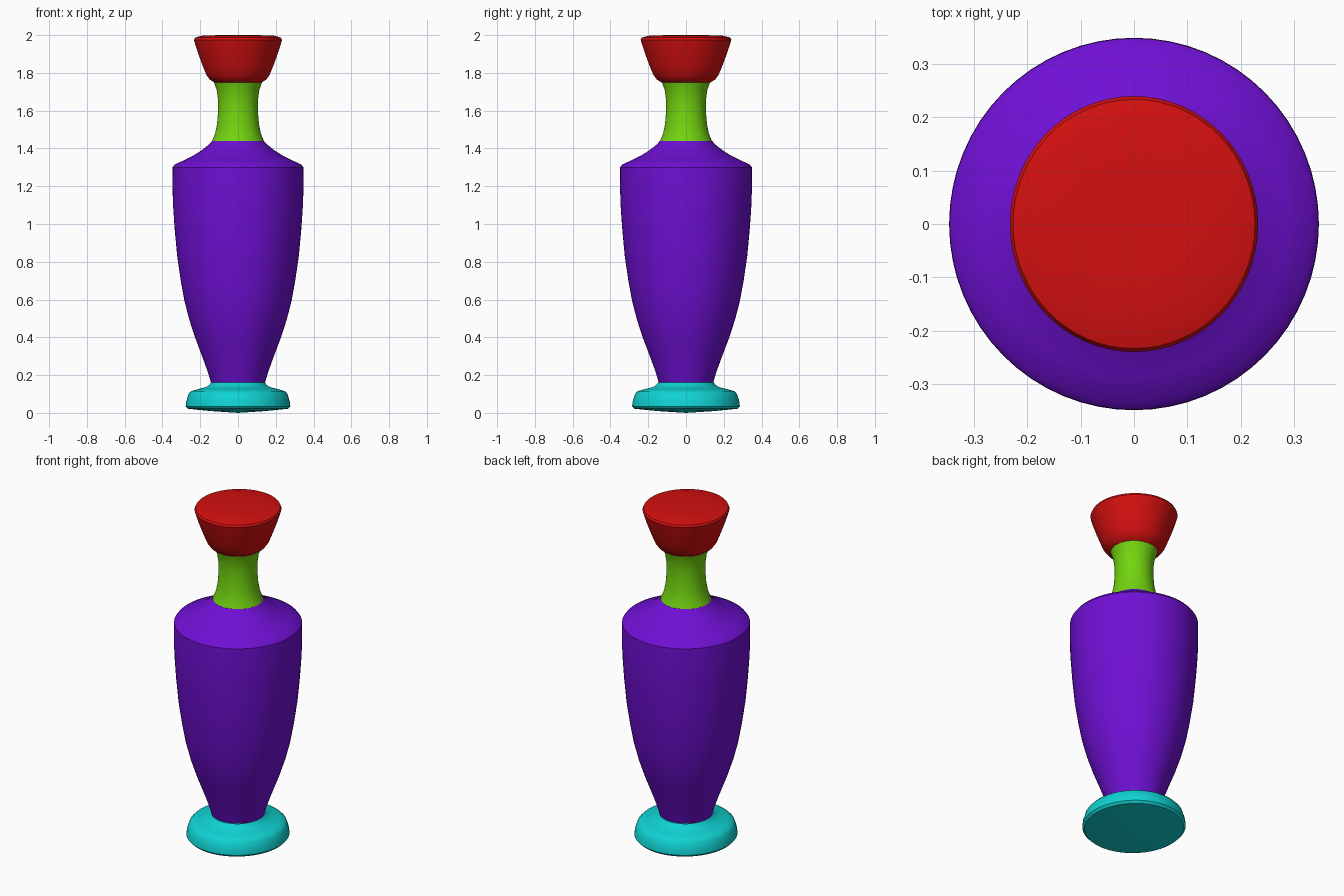
import bpy
import bmesh
from math import pi, radians
from mathutils import Vector

if "Cube" in bpy.data.objects:
    bpy.data.objects.remove(bpy.data.objects["Cube"], do_unlink=True)

SIDES = 64


def make_material(name, rgb):
    mat = bpy.data.materials.new(name)
    mat.use_nodes = True
    color = (*rgb, 1)
    mat.diffuse_color = color
    mat.node_tree.nodes["Principled BSDF"].inputs["Base Color"].default_value = color
    return mat


def turned_part(name, profile, mat, depth=1.0):
    """Lathe a list of (radius, height) points; depth stretches it along y."""
    bm = bmesh.new()
    verts = [bm.verts.new((r, 0, z)) for r, z in profile]
    edges = [bm.edges.new(pair) for pair in zip(verts, verts[1:])]
    bmesh.ops.spin(bm, geom=verts + edges, cent=(0, 0, 0), axis=(0, 0, 1),
                   angle=2 * pi, steps=SIDES, use_duplicate=False)
    bmesh.ops.remove_doubles(bm, verts=bm.verts, dist=0.0005)
    bmesh.ops.scale(bm, vec=Vector((1, depth, 1)), verts=bm.verts)
    bmesh.ops.recalc_face_normals(bm, faces=bm.faces)
    # Profiles run from bottom to top, so the lowest outer wall must face outwards
    wall = max(bm.faces, key=lambda f: f.calc_center_median().xy.length)
    if wall.normal.dot(Vector((*wall.calc_center_median().xy, 0))) < 0:
        bmesh.ops.reverse_faces(bm, faces=bm.faces)
    mesh = bpy.data.meshes.new(name)
    bm.to_mesh(mesh)
    bm.free()
    mesh.materials.append(mat)
    obj = bpy.data.objects.new(name, mesh)
    bpy.context.collection.objects.link(obj)
    bpy.ops.object.select_all(action="DESELECT")
    obj.select_set(True)
    bpy.context.view_layer.objects.active = obj
    bpy.ops.object.shade_smooth_by_angle(angle=radians(35))
    return obj


cyan = make_material("cyan", (0.005, 0.65, 0.65))
purple = make_material("purple", (0.16, 0.005, 0.66))
green = make_material("green", (0.17, 0.66, 0.005))
red = make_material("red", (0.66, 0.005, 0.005))

# Disc foot with a slightly domed underside
turned_part("foot", [(0, 0), (0.15, 0.01), (0.265, 0.022), (0.277, 0.035),
                     (0.274, 0.06), (0.262, 0.1), (0.248, 0.115), (0.215, 0.125),
                     (0.17, 0.136), (0.152, 0.148), (0.143, 0.16)], cyan, 1.03)

# Tapering body with a sharp shoulder
turned_part("body", [(0.143, 0.16), (0.161, 0.22), (0.19, 0.3), (0.224, 0.39),
                     (0.257, 0.49), (0.283, 0.59), (0.303, 0.7), (0.322, 0.83),
                     (0.335, 0.97), (0.344, 1.1), (0.347, 1.2), (0.346, 1.3),
                     (0.335, 1.315), (0.285, 1.338), (0.235, 1.363),
                     (0.19, 1.392), (0.155, 1.42), (0.137, 1.44)], purple, 1.007)

# Waisted neck
turned_part("neck", [(0.137, 1.44), (0.121, 1.48), (0.111, 1.53), (0.105, 1.6),
                     (0.106, 1.66), (0.113, 1.71), (0.127, 1.75)], green)

# Flared mouth closed by a flat top
turned_part("mouth", [(0.127, 1.75), (0.15, 1.765), (0.168, 1.79), (0.188, 1.84),
                      (0.208, 1.895), (0.226, 1.95), (0.233, 1.975),
                      (0.227, 1.987), (0.19, 1.997), (0.1, 2.0), (0, 2.0)],
            red, 1.03)
